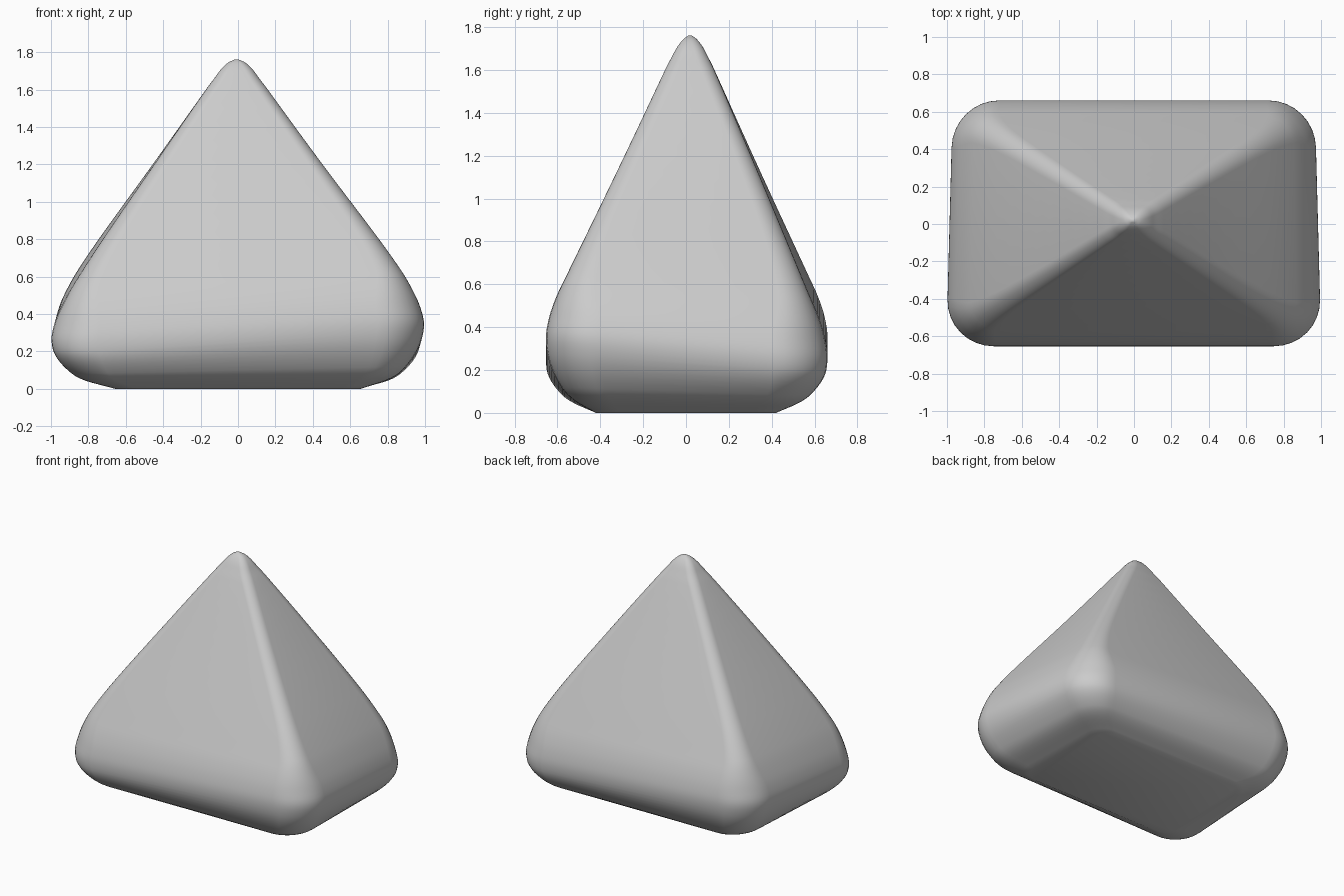
import bpy, bmesh, math

if "Cube" in bpy.data.objects:
    bpy.data.objects.remove(bpy.data.objects["Cube"])

# Profile: height, half width, half depth, corner radius
PROFILE = [
    (0.00, 0.65, 0.42, 0.12), (0.05, 0.81, 0.52, 0.17), (0.10, 0.885, 0.58, 0.20),
    (0.20, 0.96, 0.64, 0.24), (0.30, 0.985, 0.657, 0.25), (0.40, 0.965, 0.643, 0.24),
    (0.50, 0.92, 0.61, 0.19), (0.60, 0.863, 0.565, 0.14), (0.80, 0.73, 0.475, 0.10),
    (1.20, 0.447, 0.295, 0.075), (1.60, 0.165, 0.115, 0.06), (1.66, 0.12, 0.085, 0.055),
    (1.71, 0.083, 0.058, 0.045), (1.745, 0.045, 0.03, 0.028), (1.762, 0.008, 0.006, 0.005),
]
STEPS, ARC = 4, 8


def smooth(p, n):
    """Monotone-slope Hermite curve through the profile rows, by height."""
    out = []
    last = len(p) - 1
    slope = lambda i, k: (p[min(i + 1, last)][k] - p[max(i - 1, 0)][k]) / \
                         (p[min(i + 1, last)][0] - p[max(i - 1, 0)][0])
    for i in range(last):
        a, b = p[i], p[i + 1]
        h = b[0] - a[0]
        for s in range(n):
            t = s / n
            row = [a[0] + h * t]
            for k in (1, 2, 3):
                row.append((2*t**3 - 3*t*t + 1) * a[k] + (t**3 - 2*t*t + t) * h * slope(i, k)
                           + (3*t*t - 2*t**3) * b[k] + (t**3 - t*t) * h * slope(i + 1, k))
            out.append(row)
    out.append(p[-1])
    return out


def ring(bm, z, hx, hy, r):
    """Rounded rectangle, slightly tapered and twisted like the soft hand-made shape."""
    verts = []
    for q, (sx, sy) in enumerate([(1, 1), (-1, 1), (-1, -1), (1, -1)]):
        for i in range(ARC + 1):
            a = math.pi / 2 * (q + i / ARC)
            x = sx * (hx - r) + r * math.cos(a)
            y = sy * (hy - r) + r * math.sin(a)
            dz = -0.065 * x * y / 0.66 * min(1, z / 0.25)
            verts.append(bm.verts.new((x * (1 - 0.027 * y) - 0.004 * z,
                                       y + 0.011 * z, z + dz)))
    return verts


# Rounded pyramid body
bm = bmesh.new()
rings = [ring(bm, *row) for row in smooth(PROFILE, STEPS)]
n = len(rings[0])
for a, b in zip(rings, rings[1:]):
    for i in range(n):
        j = (i + 1) % n
        bm.faces.new((a[i], a[j], b[j], b[i]))
bm.faces.new(rings[0][::-1])
bm.faces.new(rings[-1])
for f in bm.faces:
    f.smooth = True
mesh = bpy.data.meshes.new("rounded_pyramid")
bm.to_mesh(mesh)
bm.free()
body = bpy.data.objects.new("rounded_pyramid", mesh)
bpy.context.collection.objects.link(body)
